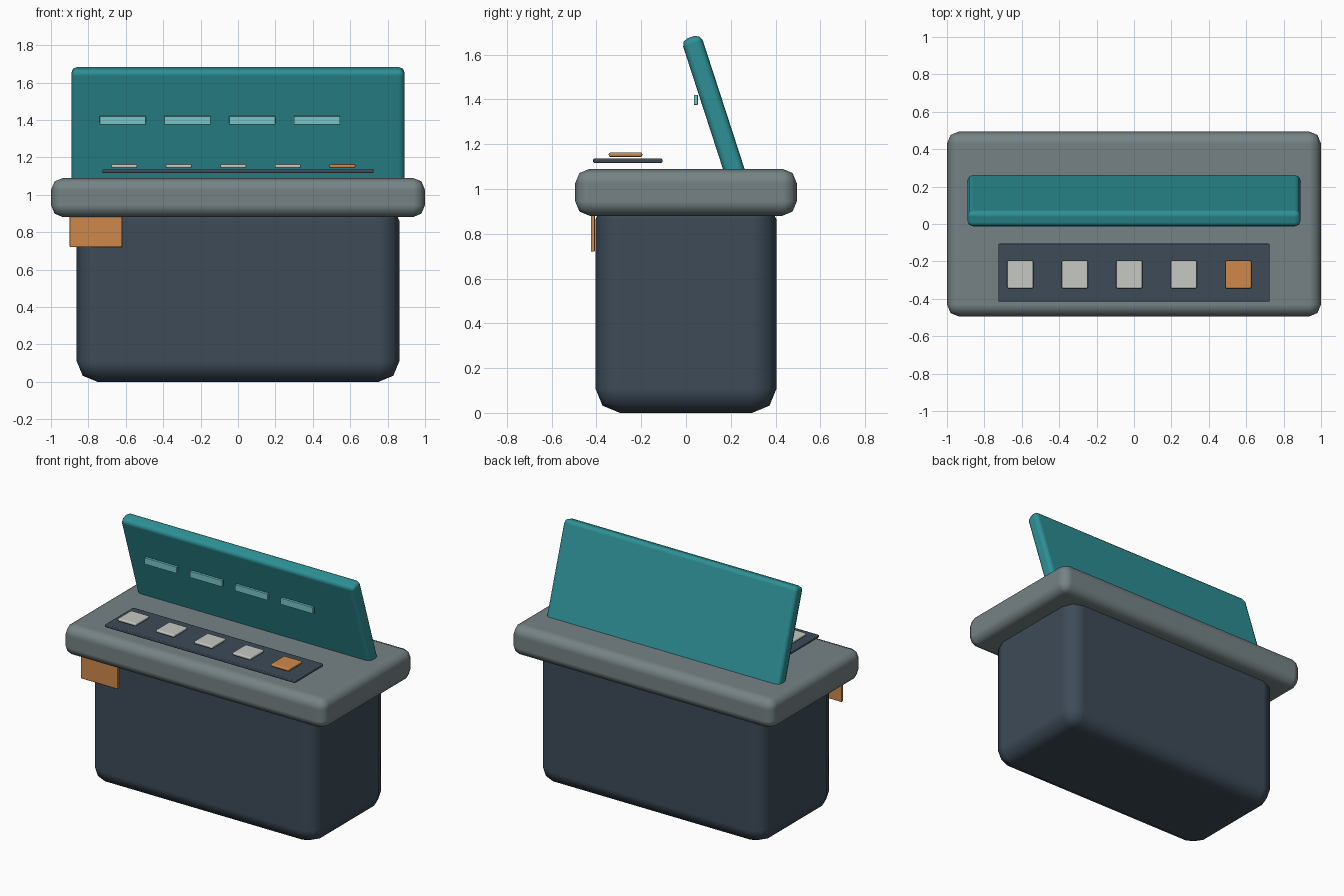
import bpy
import math

cube = bpy.data.objects.get("Cube")
if cube:
    bpy.data.objects.remove(cube, do_unlink=True)


def material(name, rgb):
    m = bpy.data.materials.new(name)
    m.use_nodes = True
    m.diffuse_color = (*rgb, 1)
    m.node_tree.nodes["Principled BSDF"].inputs["Base Color"].default_value = (*rgb, 1)
    return m


navy = material("dark slate", (0.047, 0.07, 0.098))
grey = material("stone grey", (0.18, 0.225, 0.235))
teal = material("teal", (0.026, 0.28, 0.305))
cyan = material("pale cyan", (0.18, 0.56, 0.58))
orange = material("orange", (0.62, 0.25, 0.068))
ivory = material("ivory", (0.56, 0.58, 0.54))


def box(name, center, size, mat, bevel, tilt=0, segments=2):
    """Rounded box with its bevel applied as a modifier."""
    bpy.ops.mesh.primitive_cube_add(size=1, location=center)
    ob = bpy.context.object
    ob.name = name
    ob.dimensions = size
    bpy.ops.object.transform_apply(location=False, rotation=False, scale=True)
    ob.rotation_euler.x = math.radians(tilt)
    ob.data.materials.append(mat)
    bpy.ops.object.shade_smooth()
    mod = ob.modifiers.new("rounding", 'BEVEL')
    mod.width = bevel
    mod.segments = segments
    mod.harden_normals = True
    return ob


# Cabinet and countertop
box("cabinet", (0, 0, 0.485), (1.725, 0.81, 0.97), navy, 0.11)
box("countertop", (0, 0, 0.985), (2, 0.99, 0.21), grey, 0.065)

# Tilted back screen with a row of indicator bars
box("back_screen", (0, 0.124, 1.364), (1.78, 0.092, 0.66), teal, 0.03, tilt=18)
for i in range(4):
    box(f"indicator_bar_{i + 1}", (-0.616 + 0.346 * i, 0.044, 1.398),
        (0.247, 0.018, 0.045), cyan, 0.002, segments=1)

# Control plate and its keys, the last one orange
box("control_plate", (0, -0.26, 1.126), (1.45, 0.31, 0.02), navy, 0.006)
for i in range(5):
    box(f"key_{i + 1}", (-0.608 + 0.2915 * i, -0.27, 1.153),
        (0.14, 0.15, 0.02), orange if i == 4 else ivory, 0.008)

# Tag hanging below the counter on the right front corner
box("front_tag", (-0.76, -0.416, 0.81), (0.28, 0.018, 0.18), orange, 0.005)
